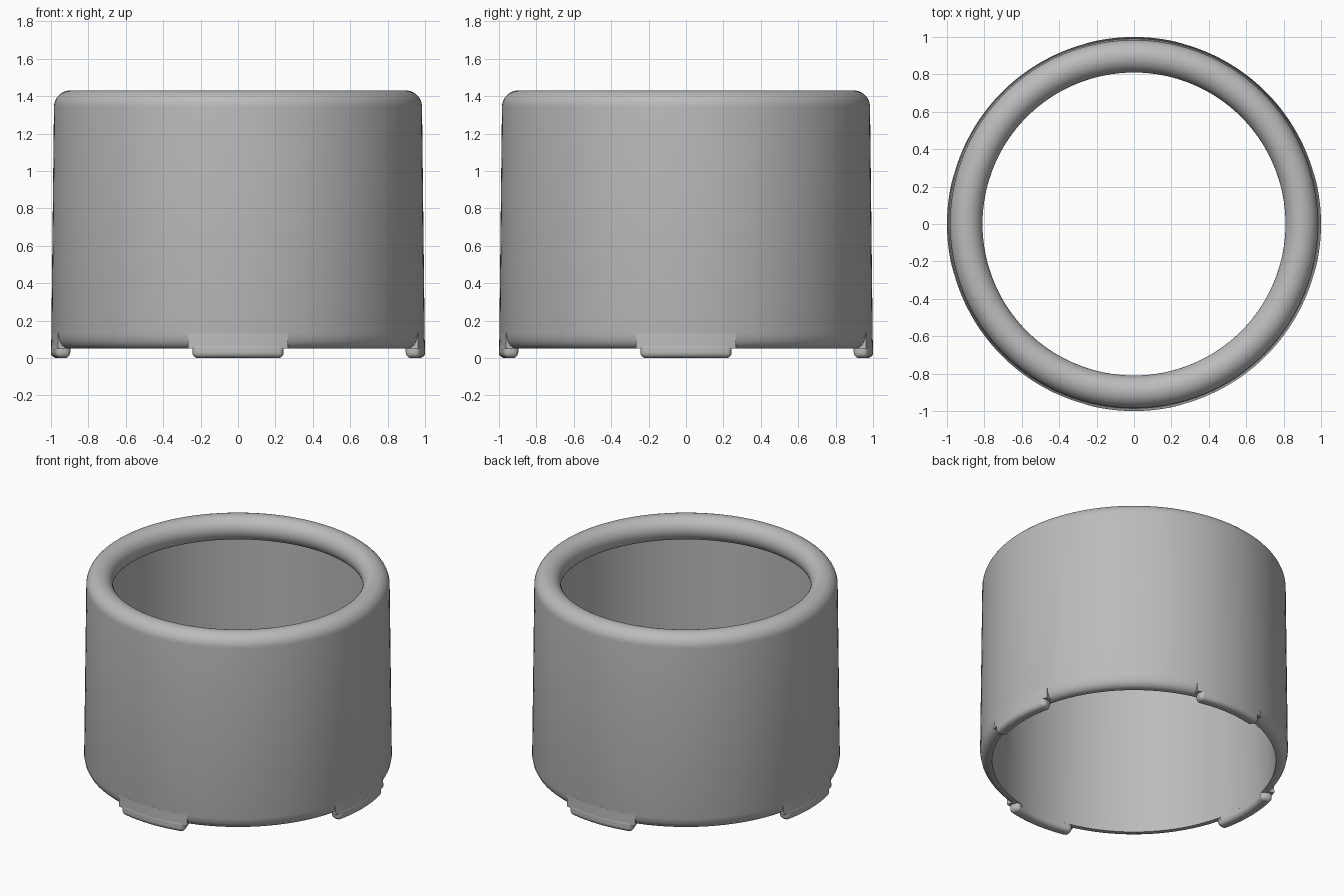
import bpy, bmesh, math
from math import sin, cos, pi, radians

cube = bpy.data.objects.get("Cube")
if cube:
    bpy.data.objects.remove(cube)

grey = bpy.data.materials.new("plain grey")
grey.use_nodes = True
COLOUR = (0.5, 0.5, 0.5, 1)
grey.diffuse_color = COLOUR
grey.node_tree.nodes["Principled BSDF"].inputs["Base Color"].default_value = COLOUR


def arc(cr, cz, radius, start, end, steps):
    """Points of an arc in the radius/height plane, angles in degrees."""
    angles = [radians(start + (end - start) * i / steps) for i in range(steps + 1)]
    return [(cr + radius * cos(a), cz + radius * sin(a)) for a in angles]


def sweep(name, profile, centre=0, half_angle=180, steps=128, bevel=0):
    """Turn a closed profile around the z axis, fully or over a sector."""
    full = half_angle == 180
    bm = bmesh.new()
    rings = []
    for i in range(steps if full else steps + 1):
        a = radians(centre - half_angle + 2 * half_angle * i / steps)
        rings.append([bm.verts.new((r * cos(a), r * sin(a), z)) for r, z in profile])
    pairs = list(zip(rings, rings[1:]))
    if full:
        pairs.append((rings[-1], rings[0]))
    for one, two in pairs:
        for j in range(len(profile)):
            k = (j + 1) % len(profile)
            bm.faces.new((one[j], two[j], two[k], one[k]))
    if not full:
        bm.faces.new(rings[0])
        bm.faces.new(rings[-1][::-1])
    bmesh.ops.recalc_face_normals(bm, faces=bm.faces)
    mesh = bpy.data.meshes.new(name)
    bm.to_mesh(mesh)
    bm.free()
    mesh.materials.append(grey)
    obj = bpy.data.objects.new(name, mesh)
    bpy.context.collection.objects.link(obj)
    if bevel:
        mod = obj.modifiers.new("rounding", 'BEVEL')
        mod.width = bevel
        mod.segments = 5
        mod.limit_method = 'ANGLE'
        mod.angle_limit = radians(40)
    bpy.ops.object.select_all(action='DESELECT')
    obj.select_set(True)
    bpy.context.view_layer.objects.active = obj
    bpy.ops.object.shade_smooth_by_angle(angle=radians(35))
    return obj


# Tapered wall with a rounded foot edge and a rolled lip curling inward
lower_edge = [(0.945, 0.05), (0.962, 0.056), (0.978, 0.07), (0.99, 0.092), (0.998, 0.13)]
lip = arc(0.897, 1.343, 0.087, 0, 270, 30)
ring_body = sweep("ring_body", [(0.92, 0.05)] + lower_edge + lip + [(0.906, 1.256)])

# Four feet: a flush block over the rounded edge, and a soft pad beneath it
block = [(0.925, 0.051), (0.999, 0.051), (0.998, 0.135), (0.925, 0.135)]
pad = [(0.92, 0), (1.0, 0), (1.0, 0.085), (0.92, 0.085)]
for side, angle in (("front", -90), ("left", 0), ("back", 90), ("right", 180)):
    sweep(side + "_foot_block", block, angle, 15.6, 16)
    sweep(side + "_foot_pad", pad, angle, 14.5, 16, bevel=0.03)
